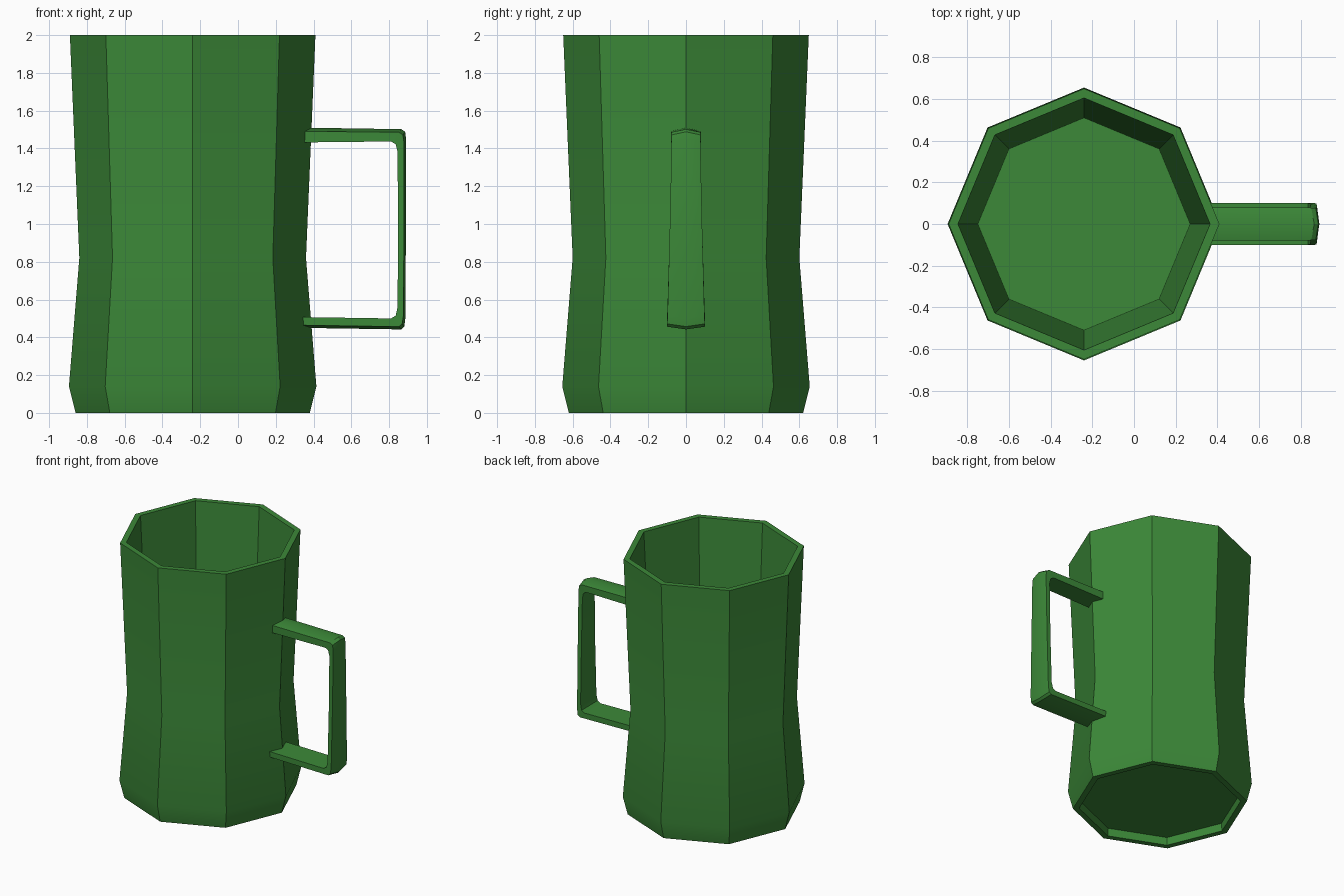
import bpy, bmesh, math
from mathutils import Vector

if "Cube" in bpy.data.objects:
    bpy.data.objects.remove(bpy.data.objects["Cube"])

green = bpy.data.materials.new("green")
green.diffuse_color = (0.045, 0.25, 0.04, 1)
green.use_nodes = True
green.node_tree.nodes["Principled BSDF"].inputs["Base Color"].default_value = green.diffuse_color


def loft(name, rings):
    """Skin a list of equal-length closed rings and cap both ends."""
    bm = bmesh.new()
    loops = [[bm.verts.new(p) for p in ring] for ring in rings]
    for a, b in zip(loops, loops[1:]):
        for i in range(len(a)):
            j = (i + 1) % len(a)
            bm.faces.new((a[i], a[j], b[j], b[i]))
    bm.faces.new(loops[0])
    bm.faces.new(loops[-1])
    bmesh.ops.recalc_face_normals(bm, faces=bm.faces[:])
    me = bpy.data.meshes.new(name)
    bm.to_mesh(me)
    bm.free()
    me.materials.append(green)
    ob = bpy.data.objects.new(name, me)
    bpy.context.collection.objects.link(ob)
    bpy.ops.object.select_all(action='DESELECT')
    ob.select_set(True)
    bpy.context.view_layer.objects.active = ob
    bpy.ops.object.shade_smooth_by_angle(angle=math.radians(30))
    return ob


# Mug body: octagonal profile from the underside recess, up the outside, down inside
profile = [(0.57, 0.06), (0.575, 0), (0.62, 0), (0.655, 0.14), (0.60, 0.82),
           (0.65, 2.0), (0.605, 2.0), (0.545, 0.82), (0.51, 0.12)]
loft("mug_body", [[(-0.24 + r * math.cos(k * math.pi / 4), r * math.sin(k * math.pi / 4), z)
                   for k in range(8)] for r, z in profile])

# Handle: stations of (outer x, outer z, inner x, inner z, half width)
stations = [
    (0.35, 1.51, 0.35, 1.432, 0.08),
    (0.865, 1.502, 0.81, 1.437, 0.078),
    (0.885, 1.488, 0.835, 1.422, 0.077),
    (0.89, 1.45, 0.845, 1.38, 0.076),
    (0.889, 0.98, 0.847, 0.96, 0.086),
    (0.886, 0.50, 0.845, 0.56, 0.098),
    (0.88, 0.457, 0.835, 0.515, 0.10),
    (0.865, 0.442, 0.81, 0.50, 0.10),
    (0.345, 0.45, 0.345, 0.507, 0.10),
]


def section(ox, oz, ix, iz, w):
    # Flat inside, gently ridged outside
    outer, inner = Vector((ox, 0, oz)), Vector((ix, 0, iz))
    edge, side = outer.lerp(inner, 0.25), Vector((0, w, 0))
    return [outer, edge + side, inner + side, inner - side, edge - side]


loft("handle", [section(*s) for s in stations])
